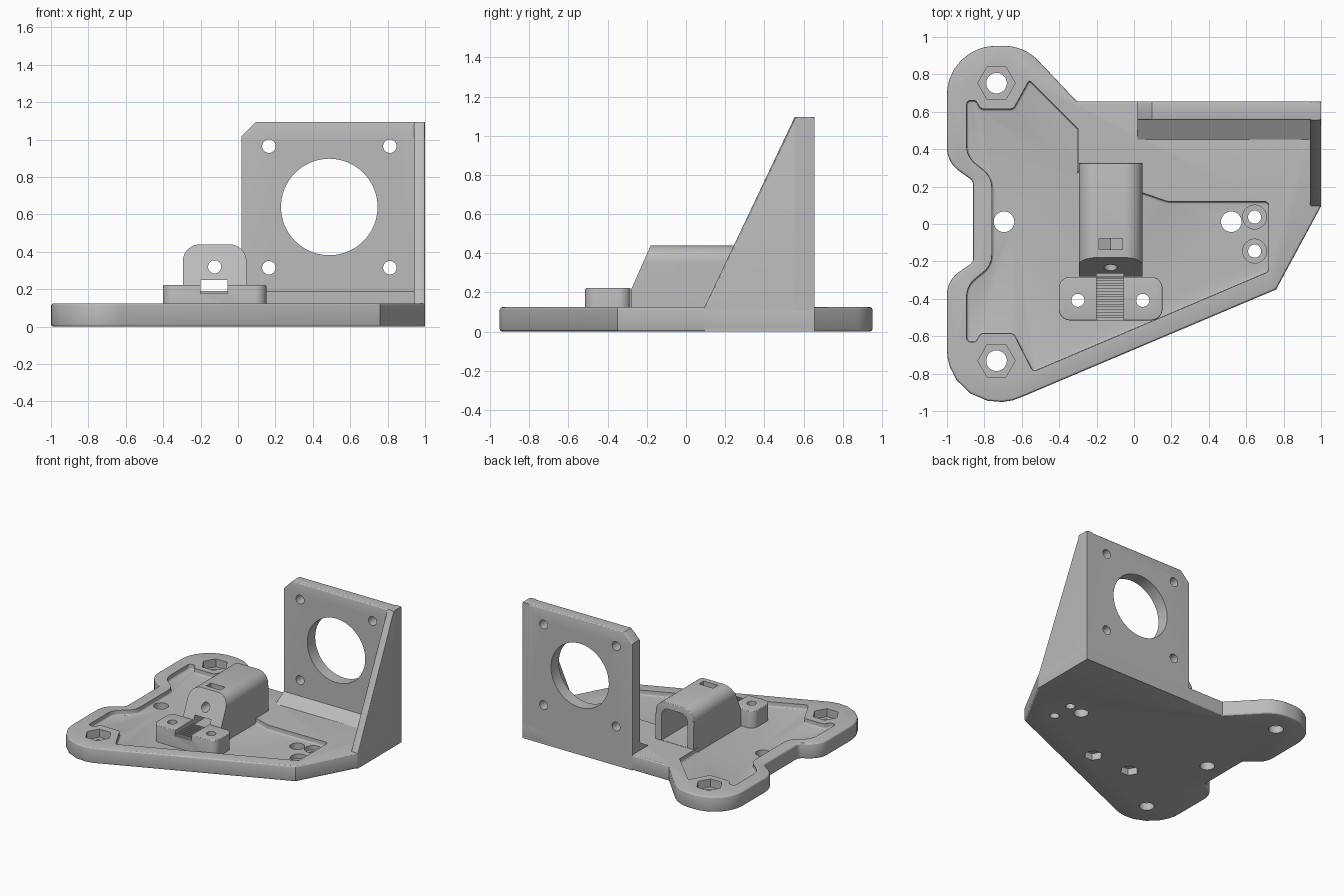
import bpy, bmesh, math
from mathutils import Vector

cube = bpy.data.objects.get("Cube")
if cube:
    bpy.data.objects.remove(cube, do_unlink=True)

grey = bpy.data.materials.new("plain grey")
grey.use_nodes = True
GREY = (0.5, 0.5, 0.5, 1)
grey.diffuse_color = GREY
grey.node_tree.nodes["Principled BSDF"].inputs["Base Color"].default_value = GREY


def rounded(corners, steps=8):
    """Outline from (x, y) or (x, y, radius) corners."""
    out = []
    for i, c in enumerate(corners):
        p = Vector((c[0], c[1], 0))
        r = c[2] if len(c) > 2 else 0
        if r == 0:
            out.append((p.x, p.y))
            continue
        q, s = corners[i - 1], corners[(i + 1) % len(corners)]
        d1 = (Vector((q[0], q[1], 0)) - p).normalized()
        d2 = (Vector((s[0], s[1], 0)) - p).normalized()
        half = d1.angle(d2) / 2
        center = p + (d1 + d2).normalized() * r / math.sin(half)
        a = p + d1 * r / math.tan(half) - center
        b = p + d2 * r / math.tan(half) - center
        for k in range(steps + 1):
            v = center + a.lerp(b, k / steps).normalized() * r
            out.append((v.x, v.y))
    return out


def circle(x, y, r, n=48):
    return [(x + r * math.cos(math.tau * k / n), y + r * math.sin(math.tau * k / n)) for k in range(n)]


def rect(x0, x1, y0, y1):
    return [(x0, y0), (x1, y0), (x1, y1), (x0, y1)]


def prism(name, pts, lo, hi, axis="z", bevel=0, ends=(), above=-1):
    """Extrude an outline along an axis, rounding the rims of the listed ends."""
    place = {"z": lambda a, b, h: (a, b, h),
             "y": lambda a, b, h: (a, h, b),
             "x": lambda a, b, h: (h, a, b)}[axis]
    bm = bmesh.new()
    rings = [[bm.verts.new(place(a, b, h)) for a, b in pts] for h in (lo, hi)]
    caps = [bm.faces.new(ring) for ring in rings]
    n = len(pts)
    for i in range(n):
        j = (i + 1) % n
        bm.faces.new((rings[0][i], rings[0][j], rings[1][j], rings[1][i]))
    bmesh.ops.recalc_face_normals(bm, faces=bm.faces[:])
    if bevel:
        edges = [e for k in ends for e in caps[k].edges
                 if all(v.co.z > above for v in e.verts)]
        bmesh.ops.bevel(bm, geom=edges, offset=bevel, segments=3, profile=0.5, affect="EDGES")
    mesh = bpy.data.meshes.new(name)
    bm.to_mesh(mesh)
    bm.free()
    mesh.materials.append(grey)
    ob = bpy.data.objects.new(name, mesh)
    bpy.context.collection.objects.link(ob)
    return ob


def activate(ob):
    bpy.ops.object.select_all(action="DESELECT")
    ob.select_set(True)
    bpy.context.view_layer.objects.active = ob


def cut(ob, *args, **kw):
    """Subtract a prism from a part."""
    tool = prism("cutter", *args, **kw)
    tool.hide_render = True
    mod = ob.modifiers.new("cut", "BOOLEAN")
    mod.operation, mod.solver, mod.object = "DIFFERENCE", "EXACT", tool
    activate(ob)
    bpy.ops.object.modifier_apply(modifier=mod.name)
    bpy.data.objects.remove(tool, do_unlink=True)


T = 0.125       # plate thickness
FLOOR = 0.085   # floor of the shallow pocket
BACK = 0.655    # rear face

# Base plate with two rounded lobes and a notch on its right edge
base = prism("base_plate", rounded([
    (-1, 0.952, 0.26), (-0.586, 0.952, 0.25), (-0.305, BACK), (1, BACK),
    (1, 0.095), (0.76, -0.35), (-1, -1.094, 0.279), (-1, -0.30, 0.15),
    (-0.86, -0.205, 0.04), (-0.86, 0.23, 0.04), (-1, 0.33, 0.15)]),
    0, T, bevel=0.015, ends=(0, 1))

# Shallow pocket in the plate
cut(base, rounded([
    (-0.3, 0.51), (-0.56, 0.77, 0.01), (-0.645, 0.615, 0.03), (-0.82, 0.615, 0.03),
    (-0.845, 0.66, 0.02), (-0.895, 0.66, 0.02), (-0.895, 0.36, 0.12),
    (-0.76, 0.25, 0.12), (-0.76, -0.22, 0.12), (-0.895, -0.33, 0.12),
    (-0.895, -0.63, 0.02), (-0.845, -0.63, 0.02), (-0.82, -0.585, 0.03),
    (-0.645, -0.585, 0.03), (-0.54, -0.79, 0.02), (0.72, -0.255, 0.02),
    (0.72, 0.12, 0.02), (0.18, 0.12, 0.1), (0.05, 0.165), (-0.05, 0.165),
    (-0.05, 0.28), (-0.3, 0.28)], 5), FLOOR, 0.3, bevel=0.015, ends=(0,))

# Mounting holes: hexagonal seats on the lobes, plain holes, counterbores, nut seats below
for y in (0.753, -0.731):
    cut(base, circle(-0.735, y, 0.1, 6), 0.06, 0.3)
    cut(base, circle(-0.735, y, 0.055), -0.1, 0.3)
for x in (-0.695, 0.52):
    cut(base, circle(x, 0.012, 0.055), -0.1, 0.3)
for y in (0.037, -0.145):
    cut(base, circle(0.645, y, 0.064), 0.05, 0.3)
    cut(base, circle(0.645, y, 0.035), -0.1, 0.3)
CLAMP_HOLES = (-0.3, 0.047)
for x in CLAMP_HOLES:
    cut(base, circle(x, -0.408, 0.07, 6), -0.1, 0.055)
    cut(base, circle(x, -0.408, 0.035), -0.1, 0.3)

# Upright motor wall
wall = prism("motor_wall", [(0.02, 0), (1, 0), (1, 1.095), (0.095, 1.095), (0.02, 1.02)],
             0.555, BACK, "y", bevel=0.012, ends=(0, 1), above=0.2)
cut(wall, circle(0.488, 0.64, 0.258, 72), 0.3, 0.9, "y")
for x in (0.165, 0.812):
    for z in (0.315, 0.965):
        cut(wall, circle(x, z, 0.036), 0.3, 0.9, "y")

# Sloped foot along the wall and the triangular side gusset
prism("wall_foot", [(0.452, T), (0.56, 0.19), (0.56, 0.1), (0.452, 0.1)], 0.02, 0.95, "x")
prism("side_gusset", [(0.095, 0), (BACK, 0), (BACK, 1.095), (0.555, 1.095), (0.095, T)],
      0.94, 1, "x", bevel=0.012, ends=(0, 1), above=0.1)

# Arched tensioner housing: sloped front, open back, nut trap, screw hole and belt slot
housing = prism("tensioner_housing", rounded([
    (-0.295, 0.06), (0.045, 0.06), (0.045, 0.44, 0.09), (-0.295, 0.44, 0.09)]),
    -0.28, 0.325, "y", bevel=0.008, ends=(1,), above=0.1)
cut(housing, [(-0.28, 0.215), (-0.135, 0.541), (-0.6, 0.541), (-0.6, 0.215)], -0.6, 0.4, "x")
cut(housing, rounded([(-0.24, 0.127), (-0.01, 0.127), (-0.01, 0.39, 0.06), (-0.24, 0.39, 0.06)]),
    -0.02, 0.6, "y")
cut(housing, [(-0.188, 0.6), (-0.188, 0.285), (-0.125, 0.255), (-0.062, 0.285), (-0.062, 0.6)],
    -0.137, -0.077, "y")
cut(housing, circle(-0.125, 0.32, 0.035), -0.6, 0.1, "y")
cut(housing, rect(-0.2, -0.055, 0.178, 0.25), -0.6, 0.1, "y")

# Belt clamp block in front of the housing
clamp = prism("belt_clamp", rounded([
    (-0.402, -0.515, 0.06), (0.152, -0.515, 0.06), (0.152, -0.283, 0.06), (-0.402, -0.283, 0.06)]),
    0.06, 0.222, bevel=0.008, ends=(1,))
cut(clamp, rect(-0.2, -0.055, 0.178, 0.4), -0.7, 0, "y")
for x in CLAMP_HOLES:
    cut(clamp, circle(x, -0.408, 0.035), 0, 0.4)
for k in range(8):
    y = -0.5 + 0.028 * k
    prism("belt_tooth", rect(-0.2, -0.055, y, y + 0.014), 0.17, 0.19)

# Smooth the arcs, keep the corners crisp
for ob in [o for o in bpy.context.collection.objects if o.type == "MESH" and grey.name in o.data.materials]:
    activate(ob)
    bpy.ops.object.shade_smooth_by_angle(angle=math.radians(20))
